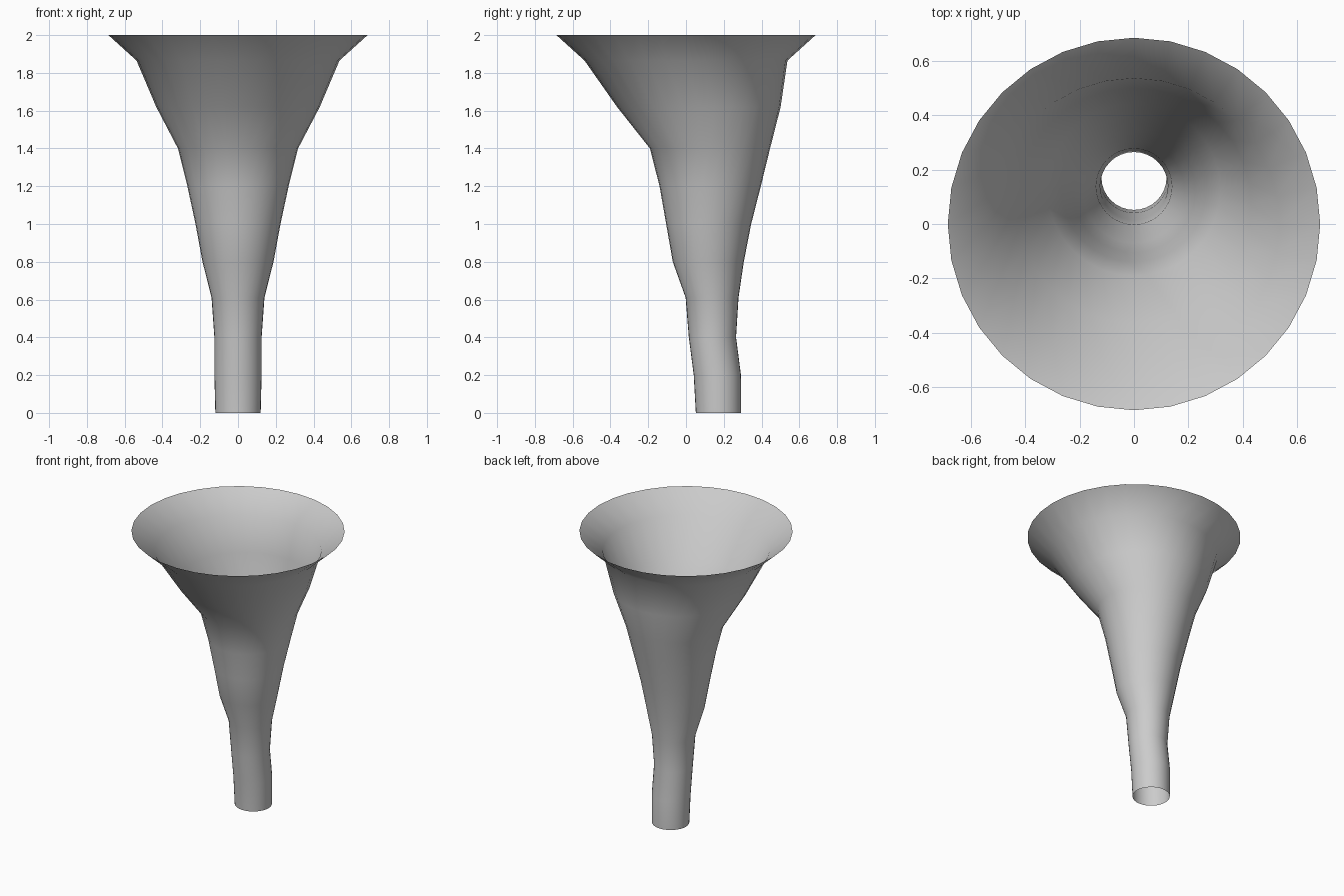
import bpy, bmesh
from math import sin, cos, pi

if "Cube" in bpy.data.objects:
    bpy.data.objects.remove(bpy.data.objects["Cube"])

SIDES = 32
# rings: height, radius, y offset of the centre
RINGS = [
    (0.00, 0.120, 0.172), (0.20, 0.125, 0.166), (0.40, 0.125, 0.140),
    (0.61, 0.140, 0.138), (0.80, 0.188, 0.118), (1.00, 0.225, 0.120),
    (1.20, 0.268, 0.128), (1.40, 0.318, 0.127), (1.62, 0.433, 0.068),
    (1.865, 0.537, 0.0), (2.00, 0.686, 0.0),
]

# open funnel: thin wall lofted through the rings
bm = bmesh.new()
loops = [[bm.verts.new((r * cos(2 * pi * i / SIDES), y + r * sin(2 * pi * i / SIDES), z))
          for i in range(SIDES)] for z, r, y in RINGS]
for low, high in zip(loops, loops[1:]):
    for i in range(SIDES):
        j = (i + 1) % SIDES
        bm.faces.new((low[i], low[j], high[j], high[i])).smooth = True

mesh = bpy.data.meshes.new("funnel")
bm.to_mesh(mesh)
bm.free()
funnel = bpy.data.objects.new("funnel", mesh)
bpy.context.collection.objects.link(funnel)
